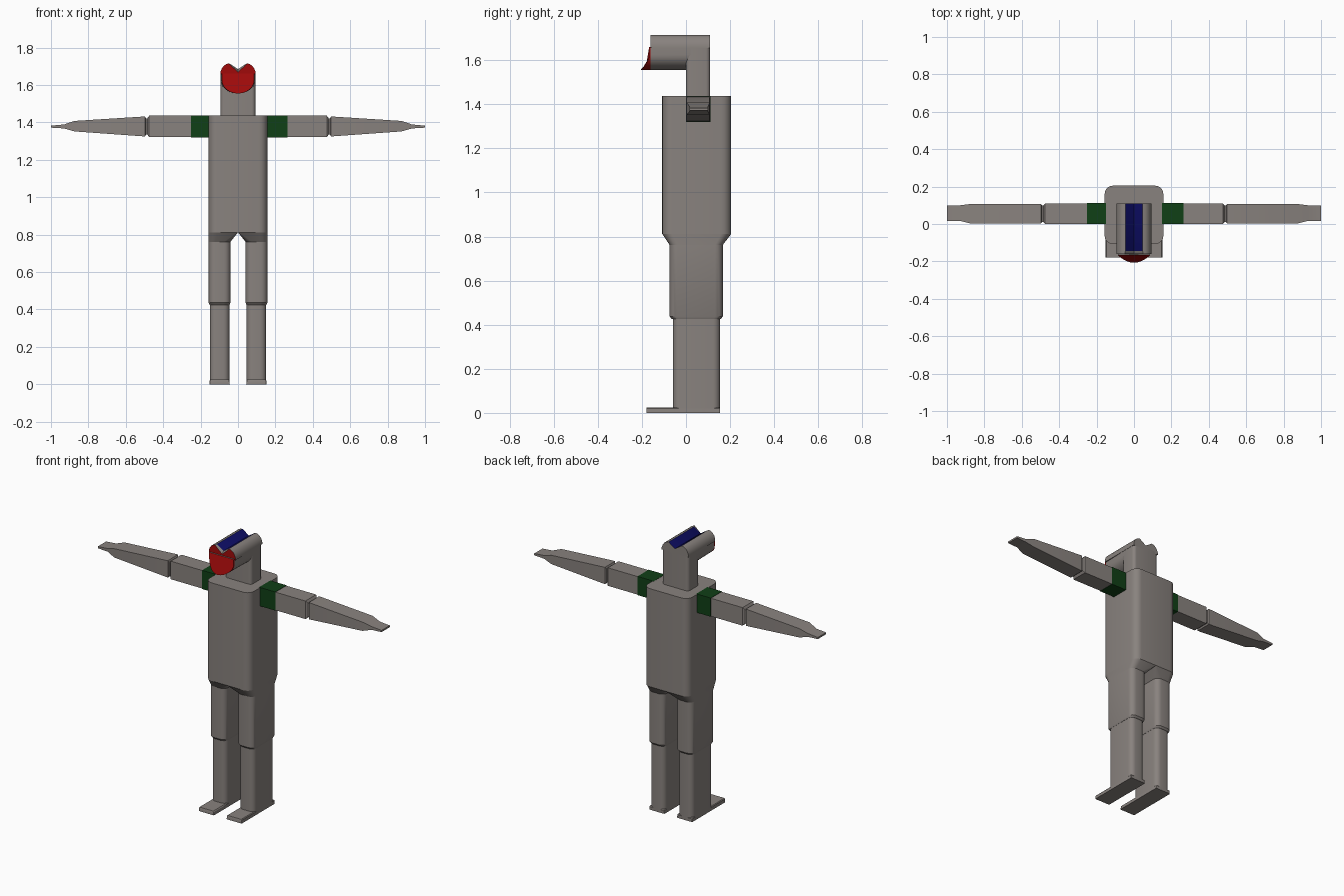
import bpy, bmesh, math

if "Cube" in bpy.data.objects:
    bpy.data.objects.remove(bpy.data.objects["Cube"])


def material(name, rgb):
    m = bpy.data.materials.new(name)
    m.diffuse_color = (*rgb, 1)
    m.use_nodes = True
    m.node_tree.nodes["Principled BSDF"].inputs["Base Color"].default_value = m.diffuse_color
    return m


GREY = material("warm_grey", (0.25, 0.225, 0.21))
GREEN = material("dark_green", (0.005, 0.05, 0.008))
RED = material("red", (0.35, 0.003, 0.003))
BLUE = material("navy_blue", (0.004, 0.004, 0.13))


def loft(name, rings, mats=(GREY,), rule=None, mirror=False):
    """Skin matching rings of points; rule(face) picks the material slot."""
    bm = bmesh.new()
    vs = [[bm.verts.new(p) for p in ring] for ring in rings]
    n = len(vs[0])
    for a, b in zip(vs, vs[1:]):
        for i in range(n):
            j = (i + 1) % n
            bm.faces.new((a[i], a[j], b[j], b[i]))
    bm.faces.new(vs[0][::-1])
    bm.faces.new(vs[-1])
    if mirror:
        geo = bmesh.ops.duplicate(bm, geom=bm.verts[:] + bm.edges[:] + bm.faces[:])["geom"]
        for v in geo:
            if isinstance(v, bmesh.types.BMVert):
                v.co.x *= -1
    bmesh.ops.recalc_face_normals(bm, faces=bm.faces[:])
    if rule:
        for f in bm.faces:
            f.material_index = rule(f)
    me = bpy.data.meshes.new(name)
    bm.to_mesh(me)
    bm.free()
    for m in mats:
        me.materials.append(m)
    ob = bpy.data.objects.new(name, me)
    bpy.context.collection.objects.link(ob)
    bpy.ops.object.select_all(action='DESELECT')
    ob.select_set(True)
    bpy.context.view_layer.objects.active = ob
    bpy.ops.object.shade_smooth_by_angle(angle=math.radians(30))
    return ob


def rounded(x0, x1, y0, y1, z, r, r_in=None):
    """Horizontal rounded rectangle; r_in is the radius on the low-x side."""
    r_in = r if r_in is None else r_in
    pts = []
    for cx, cy, sx, sy, rad, start in ((x1, y1, -1, -1, r, 0), (x0, y1, 1, -1, r_in, 90),
                                       (x0, y0, 1, 1, r_in, 180), (x1, y0, -1, 1, r, 270)):
        for k in range(6):
            a = math.radians(start + 18 * k)
            pts.append((cx + sx * rad + rad * math.cos(a), cy + sy * rad + rad * math.sin(a), z))
    return pts


def side_rect(x, y0, y1, z0, z1):
    return [(x, y0, z0), (x, y1, z0), (x, y1, z1), (x, y0, z1)]


# Torso and the two hip tapers
loft("torso", [rounded(-.157, .157, -.108, .205, z, .045) for z in (.812, 1.437)])
loft("hips", [rounded(.0, .157, -.108, .205, .812, .045, .001),
              rounded(.04, .157, -.074, .167, .762, .035)], mirror=True)

# Legs
loft("thighs", [rounded(.04, .157, -.074, .167, .765, .035),
                rounded(.04, .157, -.074, .167, .437, .035),
                rounded(.045, .152, -.064, .157, .425, .033)], mirror=True)
loft("shins", [rounded(.046, .151, -.06, .155, z, .032) for z in (0.005, .43)], mirror=True)
loft("feet", [rounded(.044, .152, -.18, .155, 0, .004),
              rounded(.046, .151, -.18, .155, .02, .004),
              rounded(.05, .147, -.178, .15, .025, .004)], mirror=True)

# Arms, running from shoulder to fingertips
loft("arms", [side_rect(*s) for s in (
    (.15, .001, .109, 1.321, 1.436), (.475, .001, .109, 1.321, 1.436),
    (.485, .01, .1, 1.335, 1.422), (.492, .01, .1, 1.335, 1.422),
    (.497, .003, .107, 1.325, 1.432), (.875, .003, .107, 1.352, 1.408),
    (.93, .017, .1, 1.368, 1.389), (1.0, .017, .1, 1.372, 1.383))], mirror=True)
for side, end in (("left", .264), ("right", -.252)):
    loft(side + "_shoulder_band",
         [side_rect(x, -.001, .111, 1.319, 1.438) for x in (math.copysign(.15, end), end)], (GREEN,))

# Neck
loft("neck", [rounded(-.093, .093, 0, .11, z, .02) for z in (1.42, 1.67)])


# Upper head: rounded cap with a V groove along its top
def cap(y, half, depth):
    right = [(.094, 1.655), (.094, 1.67), (.087, 1.688), (.076, 1.703), (.062, 1.712), (half, 1.715)]
    prof = right + [(0, 1.715 - depth)] + [(-x, z) for x, z in right[::-1]]
    return [(x, y, z) for x, z in prof]


def cap_rule(f):
    c, n = f.calc_center_median(), f.normal
    if n.y < -.95:
        return 1
    return 2 if abs(c.x) < .04 and n.z > .3 and c.y > -.14 else 0


loft("head_cap", [cap(-.16, .05, .046), cap(-.145, .046, .03), cap(.11, .046, .03)],
     (GREY, RED, BLUE), cap_rule)


# Jaw and snout: U-shaped section, bowed front, widening back to the neck
def jaw(half, front, bow):
    pts = [(-half, 1.661)]
    pts += [(-half * math.cos(math.pi * k / 16), 1.625 - .07 * math.sin(math.pi * k / 16))
            for k in range(17)]
    pts.append((half, 1.661))
    return [(x, front + bow * (x / half) ** 2, z) for x, z in pts]


def jaw_rule(f):
    return 1 if f.calc_center_median().y < -.158 and f.normal.z < .7 else 0


loft("jaw", [jaw(.086, -.207, .04), jaw(.087, -.16, 0), jaw(.093, .02, 0)],
     (GREY, RED), jaw_rule)
